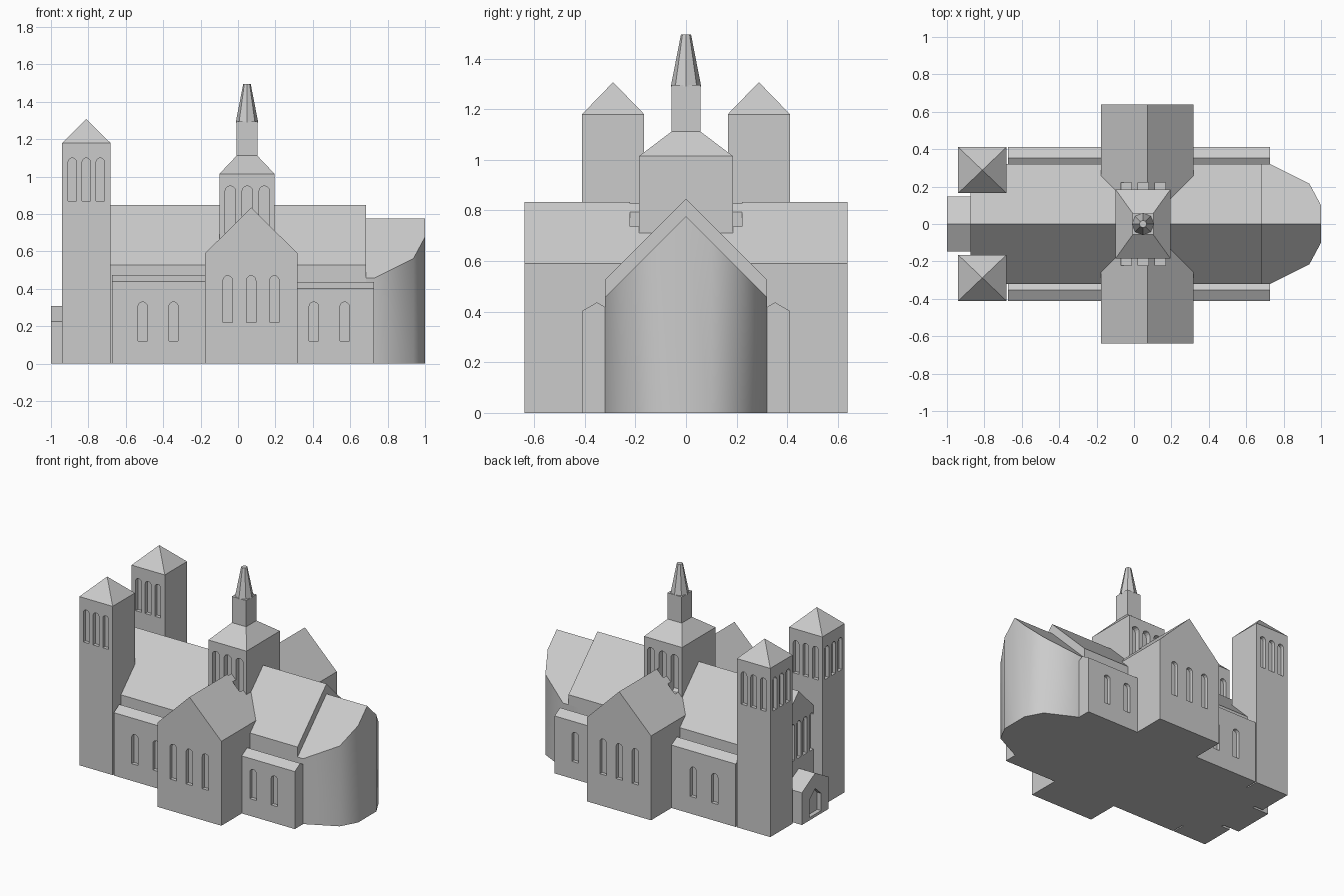
import bpy, bmesh, math
from mathutils import Vector

if "Cube" in bpy.data.objects:
    bpy.data.objects.remove(bpy.data.objects["Cube"])

stone = bpy.data.materials.new("pale_stone")
stone.diffuse_color = (0.6, 0.6, 0.6, 1)
stone.use_nodes = True
stone.node_tree.nodes["Principled BSDF"].inputs["Base Color"].default_value = stone.diffuse_color


def finish(bm, name):
    bmesh.ops.recalc_face_normals(bm, faces=bm.faces)
    me = bpy.data.meshes.new(name)
    bm.to_mesh(me)
    bm.free()
    me.materials.append(stone)
    ob = bpy.data.objects.new(name, me)
    bpy.context.collection.objects.link(ob)
    return ob


def add_prism(bm, profile, axis, a, b):
    """Extrude a (u, z) profile along x or y from a to b."""
    def place(u, z, t):
        return (t, u, z) if axis == 'x' else (u, t, z)
    va = [bm.verts.new(place(u, z, a)) for u, z in profile]
    vb = [bm.verts.new(place(u, z, b)) for u, z in profile]
    bm.faces.new(va)
    bm.faces.new(vb[::-1])
    n = len(va)
    for i in range(n):
        bm.faces.new((va[i], vb[i], vb[(i + 1) % n], va[(i + 1) % n]))


def gable(name, axis, mid, half, eave, ridge, a, b):
    """House-shaped block with a pitched roof."""
    bm = bmesh.new()
    add_prism(bm, [(mid - half, 0), (mid + half, 0), (mid + half, eave),
                   (mid, ridge), (mid - half, eave)], axis, a, b)
    return finish(bm, name)


def stack(name, cx, cy, rings):
    """Rectangular rings (half x, half y, z); a zero ring closes to a point."""
    bm = bmesh.new()
    loops = []
    for hx, hy, z in rings:
        loops.append([bm.verts.new((cx + sx * hx, cy + sy * hy, z))
                      for sx, sy in ((-1, -1), (1, -1), (1, 1), (-1, 1))])
    for lo, hi in zip(loops, loops[1:]):
        for i in range(4):
            j = (i + 1) % 4
            bm.faces.new((lo[i], lo[j], hi[j], hi[i]))
    bm.faces.new(loops[0][::-1])
    bm.faces.new(loops[-1])
    bmesh.ops.remove_doubles(bm, verts=bm.verts, dist=1e-5)
    return finish(bm, name)


def arch(mid, width, z0, z1):
    """Round-headed window outline."""
    r = width / 2
    return [(mid - r, z0), (mid + r, z0)] + [
        (mid + r * math.cos(math.pi * k / 6), z1 - r + r * math.sin(math.pi * k / 6))
        for k in range(7)]


def cut(targets, cuts):
    """Recess the outlines (profile, axis, face position, depth) into targets."""
    bm = bmesh.new()
    for profile, axis, at, depth in cuts:
        add_prism(bm, profile, axis, at - depth, at + depth)
    cutter = finish(bm, "window_cutter")
    cutter.hide_render = True
    for ob in targets:
        mod = ob.modifiers.new("windows", 'BOOLEAN')
        mod.operation = 'DIFFERENCE'
        mod.solver = 'EXACT'
        mod.object = cutter
        bpy.context.view_layer.objects.active = ob
        bpy.ops.object.modifier_apply(modifier=mod.name)
    bpy.data.objects.remove(cutter)


# nave with a row of west windows
nave = gable("nave", 'x', 0, 0.32, 0.527, 0.847, -0.873, 0.685)
cut([nave], [(arch(y, 0.045, 0.38, 0.64), 'x', -0.873, 0.025)
             for y in (-0.14, -0.07, 0, 0.07, 0.14)])

# west porch with pointed doorway
porch = gable("porch", 'x', 0, 0.147, 0.225, 0.307, -1, -0.86)
cut([porch], [([(-0.065, 0.02), (0.065, 0.02), (0.065, 0.14), (0, 0.2), (-0.065, 0.14)],
               'x', -1, 0.03)])

# transept
transept = gable("transept", 'y', 0.071, 0.247, 0.59, 0.834, -0.638, 0.638)
cut([transept], [(arch(x, 0.05, 0.22, 0.47), 'y', s * 0.638, 0.025)
                 for s in (-1, 1) for x in (-0.055, 0.07, 0.195)])

# crossing tower; its window recesses also bite into the transept roof
crossing = stack("crossing_tower", 0.048, 0,
                 [(0.147, 0.185, 0.45), (0.147, 0.185, 1.015), (0.055, 0.057, 1.112)])
cut([crossing, transept], [(arch(x, 0.057, 0.68, 0.95), 'y', s * 0.185, 0.036)
                           for s in (-1, 1) for x in (-0.041, 0.05, 0.141)])
stack("turret", 0.048, 0, [(0.055, 0.057, 1.09), (0.055, 0.057, 1.295)])

# octagonal spire with a blunt tip
bm = bmesh.new()
bmesh.ops.create_cone(bm, cap_ends=True, segments=8, radius1=0.06, radius2=0.02, depth=0.205)
bmesh.ops.translate(bm, verts=bm.verts, vec=Vector((0.048, 0, 1.3925)))
finish(bm, "spire")

for s, side in ((-1, "south"), (1, "north")):
    # west towers with windows on three faces
    cy = s * 0.288
    tower = stack(side + "_tower", -0.811, cy,
                  [(0.129, 0.123, 0), (0.129, 0.123, 1.18), (0, 0, 1.307)])
    cuts = []
    for k in (-1, 0, 1):
        cuts.append((arch(cy + k * 0.073, 0.045, 0.87, 1.1), 'x', -0.94, 0.025))
        for f in (-1, 1):
            cuts.append((arch(-0.811 + k * 0.075, 0.045, 0.87, 1.1),
                         'y', cy + f * 0.123, 0.025))
    cut([tower], cuts)
    # low side aisles, higher on the west
    for end, a, b, eave, windows in (("west", -0.673, -0.17, 0.44, (-0.51, -0.345)),
                                     ("east", 0.315, 0.728, 0.402, (0.405, 0.57))):
        aisle = gable(f"{side}_{end}_aisle", 'x', s * 0.352, 0.06, eave, eave + 0.035, a, b)
        cut([aisle], [(arch(x, 0.05, 0.12, 0.33), 'y', s * 0.412, 0.025) for x in windows])

# apse: gabled roof over a rounded footprint
half = [(0.6, 0.32), (0.728, 0.32), (0.938, 0.215), (1.0, 0.1)]
plan = half + [(1.0, 0.0)] + [(x, -y) for x, y in half[::-1]] + [(0.6, 0.0)]
bm = bmesh.new()
low = [bm.verts.new((x, y, 0)) for x, y in plan]
top = [bm.verts.new((x, y, 0.777 - abs(y))) for x, y in plan]
n = len(plan)
for i in range(n):
    j = (i + 1) % n
    bm.faces.new((low[i], low[j], top[j], top[i]))
bm.faces.new(low)
bm.faces.new(top[:5] + [top[-1]])
bm.faces.new(top[4:])
apse = finish(bm, "apse")
bpy.ops.object.select_all(action='DESELECT')
apse.select_set(True)
bpy.context.view_layer.objects.active = apse
bpy.ops.object.shade_smooth_by_angle(angle=math.radians(40))
